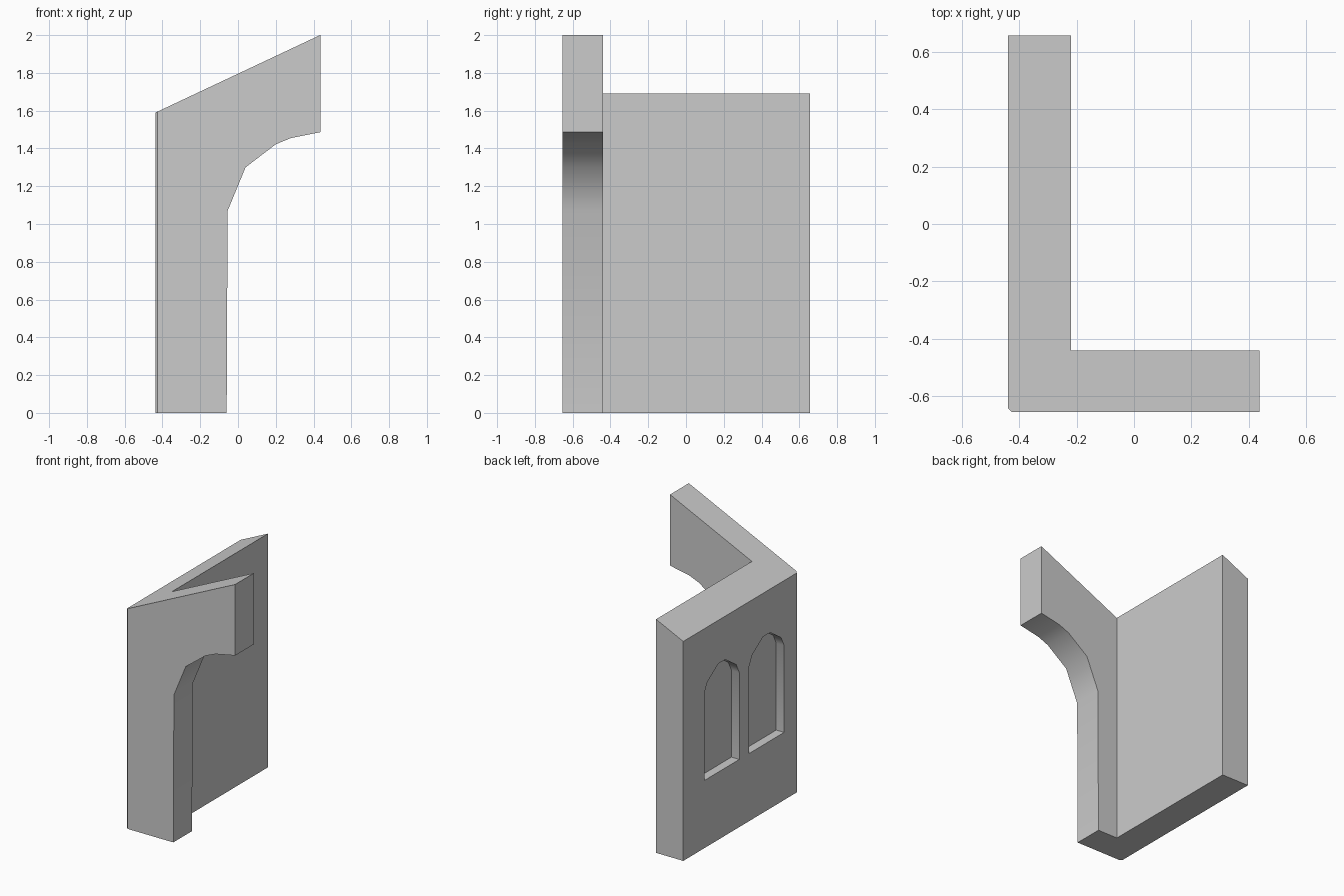
import bpy, bmesh
from mathutils import Vector

if "Cube" in bpy.data.objects:
    bpy.data.objects.remove(bpy.data.objects["Cube"])


def prism(name, points, direction):
    """Extrude a closed outline along a vector into a solid."""
    bm = bmesh.new()
    face = bm.faces.new([bm.verts.new(p) for p in points])
    ext = bmesh.ops.extrude_face_region(bm, geom=[face])
    moved = [v for v in ext["geom"] if isinstance(v, bmesh.types.BMVert)]
    bmesh.ops.translate(bm, verts=moved, vec=Vector(direction))
    bmesh.ops.recalc_face_normals(bm, faces=bm.faces)
    mesh = bpy.data.meshes.new(name)
    bm.to_mesh(mesh)
    bm.free()
    obj = bpy.data.objects.new(name, mesh)
    bpy.context.collection.objects.link(obj)
    return obj


def cut(target, cutter):
    """Subtract the cutter, apply, and discard it."""
    cutter.hide_render = True
    bpy.context.view_layer.objects.active = target
    mod = target.modifiers.new("cut", 'BOOLEAN')
    mod.operation = 'DIFFERENCE'
    mod.solver = 'EXACT'
    mod.object = cutter
    bpy.ops.object.modifier_apply(modifier=mod.name)
    bpy.data.objects.remove(cutter)


# L-shaped walls with a tiny chamfer on the outer corner
footprint = [(-0.425, -0.655), (0.436, -0.655), (0.436, -0.44), (-0.22, -0.44),
             (-0.22, 0.657), (-0.438, 0.657), (-0.438, -0.642)]
walls = prism("corner_walls", [(x, y, 0) for x, y in footprint], (0, 0, 2.2))

# Sloping top
slope = [(-1, 1.325), (1, 2.266), (1, 3), (-1, 3)]
cut(walls, prism("slope_cutter", [(x, -1, z) for x, z in slope], (0, 2, 0)))

# Half arch opening in the front wall
arch = [(-0.06, -0.2), (-0.06, 0), (-0.055, 1.07), (0.04, 1.30), (0.2, 1.422),
        (0.28, 1.455), (0.436, 1.486), (0.6, 1.51), (0.6, -0.2)]
cut(walls, prism("arch_cutter", [(x, -0.8, z) for x, z in arch], (0, 0.5, 0)))

# Two blind arched windows on the outside of the side wall
half = [(0.2, 0.49), (0.2, 1.12), (0.165, 1.19), (0.04, 1.275)]
outline = half + [(-y, z) for y, z in reversed(half)]
for centre in (0.216, -0.297):
    cut(walls, prism("window_cutter", [(-0.6, centre + y, z) for y, z in outline],
                     (0.225, 0, 0)))

# Soft shading on the arch, crisp corners elsewhere
bpy.ops.object.select_all(action='DESELECT')
walls.select_set(True)
bpy.context.view_layer.objects.active = walls
bpy.ops.object.shade_smooth_by_angle(angle=0.6)
